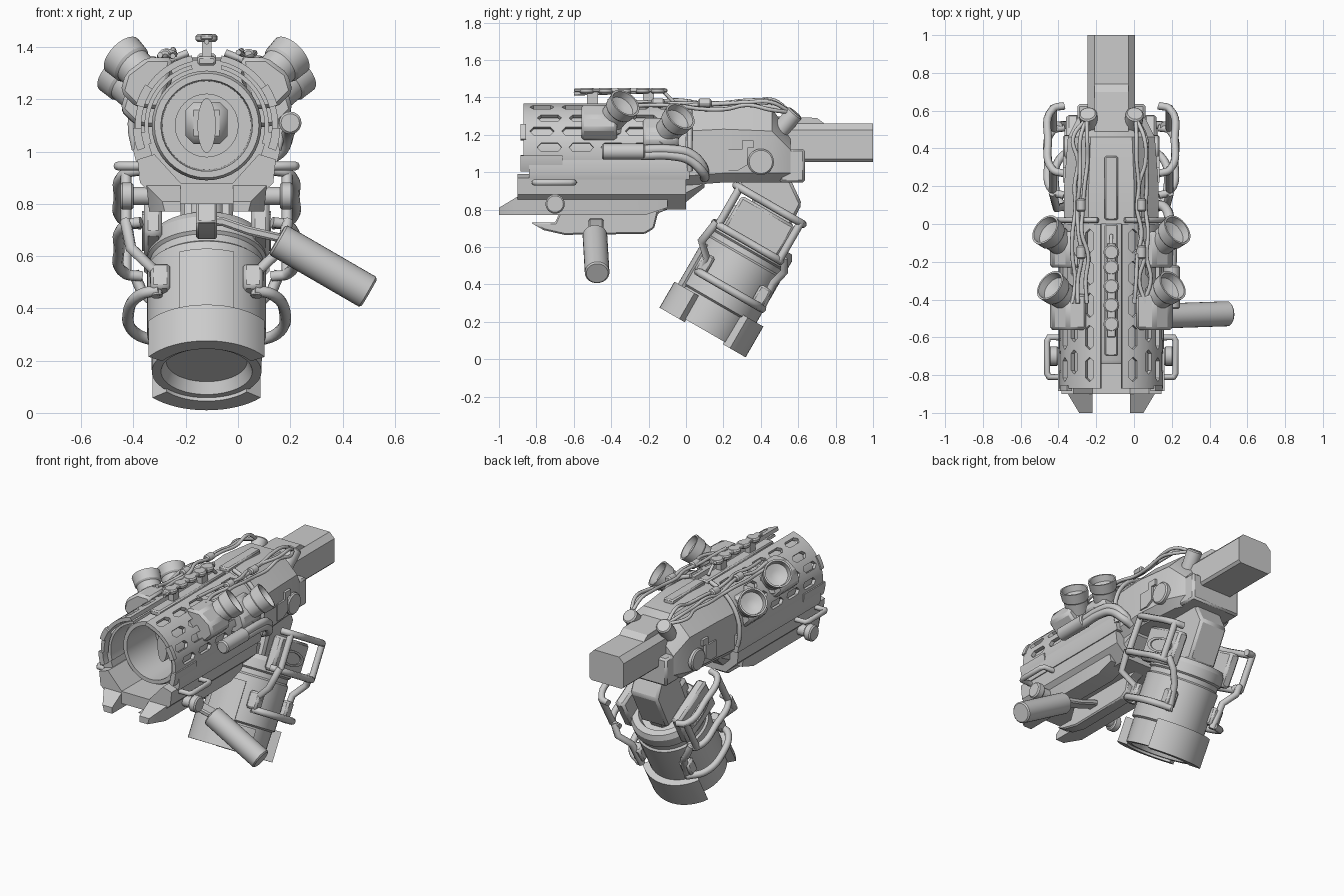
import bpy, bmesh, math, random
from mathutils import Matrix, Vector

if "Cube" in bpy.data.objects:
    bpy.data.objects.remove(bpy.data.objects["Cube"])
random.seed(4)

BASE = Matrix.Translation((-0.12, 0, 0))                 # symmetry plane sits at x = -0.12
BARREL = Matrix.Translation((-0.12, 0, 1.10)) @ Matrix.Rotation(math.radians(-90), 4, 'X')
DRUM = Matrix.Translation((-0.12, 0.085, 0.145)) @ Matrix.Rotation(math.radians(-30), 4, 'X')


def finish(name, bm, M, bevel=0):
    bmesh.ops.recalc_face_normals(bm, faces=bm.faces)
    me = bpy.data.meshes.new(name)
    bm.to_mesh(me)
    bm.free()
    ob = bpy.data.objects.new(name, me)
    bpy.context.collection.objects.link(ob)
    ob.matrix_world = M
    if bevel:
        b = ob.modifiers.new("bevel", 'BEVEL')
        b.width, b.segments, b.limit_method = bevel, 1, 'ANGLE'
    return ob


def loft(name, rings, M=BASE, bevel=0):
    bm = bmesh.new()
    vs = [[bm.verts.new(p) for p in r] for r in rings]
    n = len(vs[0])
    for a, b in zip(vs, vs[1:]):
        for i in range(n):
            bm.faces.new((a[i], a[(i + 1) % n], b[(i + 1) % n], b[i]))
    bm.faces.new(vs[0])
    bm.faces.new(vs[-1])
    return finish(name, bm, M, bevel)


def prism(name, pts, axis, a, b, M=BASE, bevel=0):
    put = {'x': lambda p, t: (t, p[0], p[1]), 'y': lambda p, t: (p[0], t, p[1]),
           'z': lambda p, t: (p[0], p[1], t)}[axis]
    return loft(name, [[put(p, t) for p in pts] for t in (a, b)], M, bevel)


def box(name, x, y, z, M=BASE, bevel=0.008):
    return prism(name, [(x[0], y[0]), (x[1], y[0]), (x[1], y[1]), (x[0], y[1])], 'z', *z, M, bevel)


def lathe(name, prof, M, n=32):
    bm = bmesh.new()
    vs = [bm.verts.new((r, 0, z)) for r, z in prof]
    es = [bm.edges.new(e) for e in zip(vs, vs[1:])]
    bmesh.ops.spin(bm, geom=vs + es, cent=(0, 0, 0), axis=(0, 0, 1), angle=math.tau, steps=n)
    bmesh.ops.remove_doubles(bm, verts=bm.verts, dist=1e-4)
    return finish(name, bm, M)


def aim(p, d, M=BASE):
    return M @ Matrix.Translation(p) @ Vector(d).to_track_quat('Z', 'Y').to_matrix().to_4x4()


def cyl(name, p, q, r, M=BASE, n=20, c=0.008):
    d = Vector(q) - Vector(p)
    L = d.length
    return lathe(name, [(0, 0), (r - c, 0), (r, c), (r, L - c), (r - c, L), (0, L)], aim(p, d, M), n)


def shell(name, r0, r1, a0, a1, z0, z1, M, n=16):
    rings = []
    for i in range(n + 1):
        a = math.radians(a0 + (a1 - a0) * i / n)
        rings.append([(r * math.sin(a), -r * math.cos(a), z)
                      for r, z in ((r0, z0), (r1, z0), (r1, z1), (r0, z1))])
    return loft(name, rings, M)


def tube(name, pts, r, M=BASE, smooth=True):
    cu = bpy.data.curves.new(name, 'CURVE')
    cu.dimensions, cu.bevel_depth, cu.bevel_resolution, cu.use_fill_caps = '3D', r, 2, True
    if smooth:
        s = cu.splines.new('BEZIER')
        s.bezier_points.add(len(pts) - 1)
        for bp, p in zip(s.bezier_points, pts):
            bp.co, bp.handle_left_type, bp.handle_right_type = p, 'AUTO', 'AUTO'
        s.resolution_u = 6
    else:
        s = cu.splines.new('POLY')
        s.points.add(len(pts) - 1)
        for sp, p in zip(s.points, pts):
            sp.co = (*p, 1)
    ob = bpy.data.objects.new(name, cu)
    bpy.context.collection.objects.link(ob)
    ob.matrix_world = M


def octo(y, w, z0, z1, ct, cb):
    return [(-w, y, z0 + cb), (-w + cb, y, z0), (w - cb, y, z0), (w, y, z0 + cb),
            (w, y, z1 - ct), (w - ct, y, z1), (-w + ct, y, z1), (-w, y, z1 - ct)]


# receiver, rear block and rear bar
loft("receiver", [octo(0, .25, .93, 1.35, .13, .05), octo(.2, .25, .945, 1.36, .13, .05),
                  octo(.46, .23, .945, 1.34, .12, .05), octo(.56, .18, .945, 1.2, .08, .05)])
box("receiver_tail", (-.18, .18), (.5, .635), (.945, 1.125), bevel=.012)
loft("rear_bar", [octo(.45, .125, 1.055, 1.26, .035, .015), octo(1, .125, 1.055, 1.26, .035, .015)])
prism("rear_bar_cover", [(.45, 1.2), (.45, 1.3), (.7, 1.29), (.74, 1.26), (.74, 1.2)], 'x', -.09, .09)
box("receiver_spine", (-.035, .035), (.02, .36), (1.34, 1.375))
loft("receiver_underside", [octo(.0, .2, .84, .96, .02, .05), octo(.1, .2, .92, .96, .02, .02)])
prism("neck", [(.28, .96), (.56, .96), (.62, .83), (.5, .6), (.28, .68), (.36, .86)], 'x', -.1, .1, bevel=.015)

# trough-shaped lower forend
prism("forend", [(-.17, .8), (.17, .8), (.255, .88), (.265, .97), (.2, .99), (.1, .88), (-.1, .88),
                 (-.2, .99), (-.265, .97), (-.255, .88)], 'y', -.9, 0)
prism("under_rail", [(-.83, .73), (-.76, .69), (-.65, .665), (-.22, .67), (-.17, .7), (-.15, .78), (-.05, .82),
                     (-.66, .82), (-.7, .73)], 'x', -.04, .04, bevel=.008)

# slotted barrel shroud halves, cut with long six-sided slots
for s in (-1, 1):
    half = shell("shroud", .25, .274, s * 12, s * 108, -.87, 0, BARREL, 22)
    slots = bmesh.new()
    for k, a in enumerate((25, 46, 64, 83)):
        for j in range(5):
            y = -.77 + j * .17 + (k % 2) * .04
            if y > -.08:
                continue
            R = Matrix.Rotation(math.radians(s * a), 4, 'Z')
            rings = [[slots.verts.new(R @ Vector((px, -r, y + py))) for px, py in
                      ((.023, -.045), (.023, .045), (0, .065), (-.023, .045), (-.023, -.045), (0, -.065))]
                     for r in (.243, .3)]
            slots.faces.new(rings[0])
            slots.faces.new(rings[1])
            for i in range(6):
                q = (i + 1) % 6
                slots.faces.new((rings[0][i], rings[0][q], rings[1][q], rings[1][i]))
    cutter = finish("slot_cutter", slots, BARREL)
    cutter.hide_render = True
    cutter.hide_set(True)
    m = half.modifiers.new("slots", 'BOOLEAN')
    m.object, m.operation, m.solver = cutter, 'DIFFERENCE', 'EXACT'
    shell("shroud_liner", .222, .238, s * 14, s * 108, -.84, 0, BARREL, 22)
    shell("shroud_lip", .25, .282, s * 56, s * 74, -.885, -.855, BARREL, 6)
    shell("shroud_lip", .25, .282, s * 92, s * 110, -.885, -.66, BARREL, 6)
    prism("forend_wall", [(s * .27, .96), (s * .28, 1.0), (s * .27, 1.075), (s * .235, 1.075), (s * .2, .96)],
          'y', -.84, .02)
    # tapered front prong
    loft("prong", [[(s * .1, y, z0), (s * x, y, z0), (s * (x + .01), y, z1), (s * .1, y, z1)]
                   for y, x, z0, z1 in ((-1, .16, .77, .81), (-.9, .22, .77, .87), (-.22, .22, .77, .87),
                                        (-.1, .22, .81, .87))])

# inner barrel and core
lathe("inner_barrel", [(.21, .02), (.21, -.72), (.2, -.74), (.175, -.74), (.17, -.45), (.12, -.45), (.12, -.35),
                       (0, -.35)], BARREL, 40)
box("core_block", (-.08, .08), (-.5, -.3), (1.03, 1.19), bevel=.03)
lathe("core_blade", [(0, -.62), (.035, -.62), (.035, -.3), (0, -.3)], BARREL @ Matrix.Diagonal((1, 3, 1, 1)), 24)

# top sight rail
box("sight_bar", (-.024, .024), (-.6, -.1), (1.428, 1.448), bevel=.005)
box("sight_base", (-.035, .035), (-.7, 0), (1.33, 1.365))
for y in (-.53, -.43, -.33, -.23, -.15):
    cyl("sight_disc", (0, y, 1.42), (0, y, 1.45), .042, n=16)
for y in (-.5, -.2):
    box("sight_post", (-.018, .018), (y - .03, y + .03), (1.35, 1.43), bevel=0)
tube("sight_end_strut", [(0, -.6, 1.42), (0, -.12, 1.43), (0, -.06, 1.37)], .01, smooth=False)

# side equipment, mirrored
for s in (-1, 1):
    X = lambda x, y, z: (s * x, y, z)
    # lamp pods
    for tip, y0 in (((.325, -.325, 1.37), -.61), ((.35, -.03, 1.3), -.28)):
        d = Vector((s * .62, .5, .6)).normalized()
        lathe("lamp_pod", [(0, -.2), (.09, -.2), (.09, -.155), (.07, -.145), (.074, -.07), (.082, -.06), (.088, 0),
                           (.077, 0), (.07, -.04), (.03, -.055), (0, -.06)], aim(X(*tip), d), 24)
        dz = tip[2] - 1.37
        prism("pod_mount", [(s * x, z + dz) for x, z in ((.17, 1.16), (.27, 1.17), (.33, 1.23), (.31, 1.3), (.23, 1.36),
                            (.13, 1.36))], 'y', y0 + .05, y0 + .24, bevel=.015)
    # receiver side disc and raised panel
    cyl("side_disc", X(.2, .4, 1.055), X(.255, .4, 1.055), .07, n=32)
    prism("side_panel", [(.22, 1.01), (.22, 1.12), (.3, 1.12), (.3, 1.17), (.36, 1.17), (.36, 1.13), (.33, 1.13),
                         (.33, 1.04), (.28, 1.01)], 'x', s * .24, s * .256)
    # forend hand loop and knob
    tube("hand_loop", [X(.25, -.81, .945), X(.33, -.81, .945), X(.34, -.79, .945), X(.34, -.62, .945), X(.33, -.6, .945),
                       X(.25, -.6, .945)], .017, smooth=False)
    cyl("knob_shaft", X(.2, -.7, .83), X(.29, -.7, .83), .035)
    cyl("knob", X(.28, -.7, .83), X(.33, -.7, .83), .052, n=16)
    # cables along the top and their plugs
    for c in range(3):
        pts = [X(.14 + .025 * c + random.uniform(-.02, .02), -.42 + .125 * i,
                 1.375 - .015 * c + random.uniform(-.012, .015)) for i in range(8)]
        tube("cable", pts + [X(.13, .56, 1.32)], .011)
    for y in (.1, -.15):
        cyl("cable_clip", X(.16, y - .035, 1.37), X(.16, y + .035, 1.37), .024, n=12)
    cyl("plug", X(.11, .5, 1.22), X(.125, .585, 1.32), .048)
    tube("hoop", [(s * .288 * math.sin(a), .02, 1.1 + .288 * math.cos(a)) for a in (.25, .6, .95, 1.3, 1.6, 1.9)], .014)
    # drum cage in drum space: bowed bars, legs and clamps
    for v in (.77, .54):
        tube("cage_bar", [X(.25, -.235, v), X(.31, -.21, v), X(.335, -.03, v), X(.31, .16, v), X(.25, .18, v)], .021, DRUM)
    for u in (-.21, .165):
        tube("cage_upright", [X(.308, u, .535), X(.308, u, .775)], .021, DRUM, False)
    tube("cage_front_leg", [X(.31, -.225, .55), X(.29, -.245, .42), X(.2, -.18, .36), X(.19, -.17, .25)],
         .022, DRUM, False)
    tube("cage_rear_leg", [X(.28, .18, .56), X(.25, .22, .5), X(.19, .2, .42), X(.17, .21, .25)], .022, DRUM, False)
    tube("cage_hoop", [X(.18, -.18, .27), X(.25, -.15, .27), X(.3, .0, .27), X(.27, .15, .27), X(.17, .22, .27)],
         .022, DRUM)
    for u in (-.17, .18):
        box("cage_clamp", sorted((s * .14, s * .215)), (u - .035, u + .035), (.27, .38), DRUM, .012)
    # slotted side plate of the drum
    box("drum_side_plate", sorted((s * .17, s * .24)), (-.18, .15), (.52, .74), DRUM, .015)
    shell("plate_slot_rim", .06, .08, 0, 360, 0, .012,
          DRUM @ Matrix.Translation(X(.235, -.01, .63)) @ Matrix.Rotation(s * math.pi / 2, 4, 'Y')
          @ Matrix.Diagonal((.6, 1.6, 1, 1)), 24)

# drum canister
lathe("drum", [(0, .06), (.155, .06), (.175, .015), (.21, .015), (.213, .17), (.228, .18), (.228, .46), (.216, .47),
               (.216, .5), (.228, .51), (.228, .57), (.21, .6), (.17, .6), (.16, .57), (0, .57)], DRUM, 48)
shell("drum_front_shield", .2, .262, -58, 58, 0, .16, DRUM)
shell("drum_rear_shield", .2, .27, 130, 230, 0, .19, DRUM)
shell("drum_front_panel", .22, .24, -26, 26, .16, .42, DRUM, 10)
box("drum_top_block", (-.06, .06), (-.2, .12), (.55, .68), DRUM, .02)

# right side only: gas pipe and slanted foregrip
cyl("pipe_can", (.32, -.45, 1.11), (.32, -.22, 1.11), .043)
for k in range(2):
    tube("gas_pipe", [(.32, -.24, 1.12 - .03 * k), (.32, -.08, 1.12 - .03 * k), (.31, .02, 1.1 - .035 * k),
                      (.28, .09, 1.03 - .03 * k), (.22, .1, .97)], .026)
cyl("foregrip", (.27, -.487, .664), (.622, -.475, .46), .066, n=28)
loft("foregrip_arm", [[(x, -.52, z), (x, -.44, z), (x, -.44, z + .035), (x, -.52, z + .035)]
                      for x, z in ((-.03, .72), (.06, .715), (.16, .68), (.29, .65))], bevel=.008)

# smooth round surfaces while keeping hard edges
bpy.ops.object.select_all(action='DESELECT')
for ob in bpy.context.scene.objects:
    if ob.type == 'MESH' and not ob.hide_render:
        ob.select_set(True)
        bpy.context.view_layer.objects.active = ob
bpy.ops.object.shade_smooth_by_angle(angle=math.radians(30))
